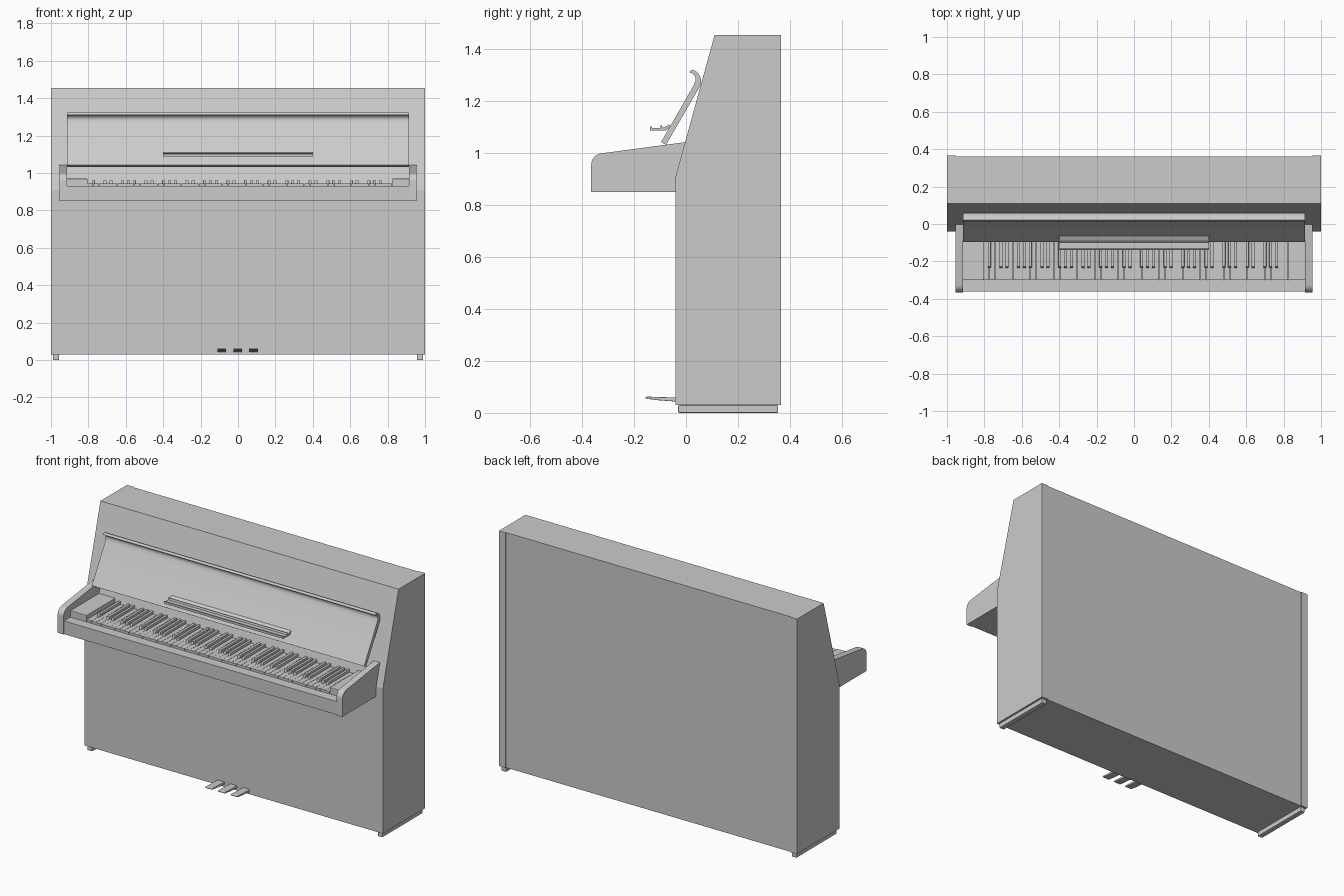
import bpy, bmesh
from math import sin, cos, radians

if "Cube" in bpy.data.objects:
    bpy.data.objects.remove(bpy.data.objects["Cube"])


def extrude(name, pts, x0, x1, smooth=False, bevel=0):
    """Solid with a (y, z) outline, swept along x."""
    bm = bmesh.new()
    face = bm.faces.new([bm.verts.new((x0, y, z)) for y, z in pts])
    ext = bmesh.ops.extrude_face_region(bm, geom=[face])
    moved = [v for v in ext["geom"] if isinstance(v, bmesh.types.BMVert)]
    bmesh.ops.translate(bm, verts=moved, vec=(x1 - x0, 0, 0))
    bmesh.ops.recalc_face_normals(bm, faces=bm.faces[:])
    me = bpy.data.meshes.new(name)
    bm.to_mesh(me)
    bm.free()
    ob = bpy.data.objects.new(name, me)
    bpy.context.collection.objects.link(ob)
    if bevel:
        mod = ob.modifiers.new("Bevel", "BEVEL")
        mod.width, mod.segments = bevel, 2
    if smooth:
        bpy.ops.object.select_all(action="DESELECT")
        ob.select_set(True)
        bpy.context.view_layer.objects.active = ob
        bpy.ops.object.shade_smooth_by_angle(angle=radians(35))
    return ob


def box(name, x0, x1, y0, y1, z0, z1, bevel=0):
    return extrude(name, [(y0, z0), (y1, z0), (y1, z1), (y0, z1)], x0, x1, bevel=bevel)


def arc(cy, cz, r, a0, a1, n):
    """Points of a circular arc in the y-z plane, angles in degrees."""
    steps = [radians(a0 + (a1 - a0) * i / n) for i in range(n + 1)]
    return [(cy + r * cos(a), cz + r * sin(a)) for a in steps]


def slant(z):
    """y of the sloping upper front at height z."""
    return -0.04 + (z - 0.91) * 0.15 / 0.545


BASE, TOP, T = 0.03, 1.455, 0.025
IN = 0.955    # inner face of the cabinet sides
KEY = 0.915   # inner face of the key arms

# Cabinet sides, runners and key arms, one of each per side
side = [(0.365, BASE), (-0.04, BASE), (-0.04, 0.91), (0.11, TOP), (0.365, TOP)]
arm = ([(-0.04, 0.85), (-0.365, 0.85)] + arc(-0.32, 0.955, 0.045, 180, 98, 8)
       + [(0.0, 1.043), (slant(0.91), 0.91)])
for label, s in (("left", -1), ("right", 1)):
    extrude(label + "_side", side, s * IN, s * 1.0)
    box(label + "_runner", s * 0.957, s * 0.99, -0.03, 0.355, 0, BASE, bevel=0.004)
    extrude(label + "_key_arm", arm, s * KEY, s * IN, smooth=True)

# Cabinet panels between the sides
box("bottom_board", -IN, IN, -0.04 + T, 0.335, BASE, BASE + T)
box("toe_rail", -IN, IN, -0.04, -0.04 + T, BASE, 0.12)
box("lower_panel", -IN, IN, -0.04, -0.04 + T, 0.12, 0.91)
extrude("upper_panel", [(slant(0.91), 0.91), (slant(1.4), 1.4),
                        (slant(1.4) + T, 1.4), (slant(0.91) + T, 0.91)], -IN, IN)
extrude("top_board", [(slant(1.4), 1.4), (slant(TOP), TOP), (0.335, TOP), (0.335, 1.4)], -IN, IN)
box("back_panel", -IN, IN, 0.335, 0.36, BASE, TOP)

# Key bed, front rail and end blocks
box("key_bed", -KEY, KEY, -0.30, -0.04, 0.85, 0.905)
box("key_rail", -KEY, KEY, -0.36, -0.30, 0.85, 0.93)
X0, X1 = -0.805, 0.825
box("left_key_block", -KEY, X0, -0.30, -0.025, 0.905, 0.97, bevel=0.003)
box("right_key_block", X1, KEY, -0.30, -0.025, 0.905, 0.97, bevel=0.003)

# Keyboard: 52 natural keys, 36 raised keys at the usual boundaries
W = (X1 - X0) / 52
for k in range(52):
    x = X0 + k * W
    box("natural_key", x + 0.0006, x + W - 0.0006, -0.30, -0.03, 0.905, 0.944)
    if 0 < k < 51 and k % 7 in (0, 1, 3, 4, 6):
        extrude("raised_key", [(-0.235, 0.944), (-0.228, 0.961), (-0.027, 0.961), (-0.031, 0.944)],
                x - 0.008, x + 0.008, bevel=0.002)

# Open lid with a curled upper edge
lid = ([(-0.077, 1.032), (0.052, 1.255)] + arc(0.013, 1.278, 0.045, -20, 80, 10)
       + arc(0.011, 1.285, 0.026, 88, -25, 8) + [(0.027, 1.257), (-0.096, 1.043)])
extrude("lid", lid, -0.913, 0.913, smooth=True)

# Folding music shelf on the lid, with its front lip and page ridge
extrude("music_shelf", [(-0.138, 1.088), (-0.075, 1.088), (-0.062, 1.103), (-0.064, 1.11),
                        (-0.092, 1.097), (-0.138, 1.097)], -0.4, 0.4)
extrude("shelf_lip", [(-0.138, 1.097), (-0.13, 1.097), (-0.134, 1.104), (-0.139, 1.103)], -0.4, 0.4)
extrude("page_ridge", [(-0.1, 1.097), (-0.09, 1.097), (-0.093, 1.108), (-0.097, 1.108)], -0.4, 0.4)

# Three pedals
pedal = [(-0.02, 0.042), (-0.02, 0.059), (-0.11, 0.061), (-0.15, 0.063), (-0.158, 0.06),
         (-0.155, 0.055), (-0.11, 0.049)]
for label, x in (("left", -0.087), ("middle", -0.002), ("right", 0.083)):
    extrude(label + "_pedal", pedal, x - 0.023, x + 0.023, bevel=0.002)
